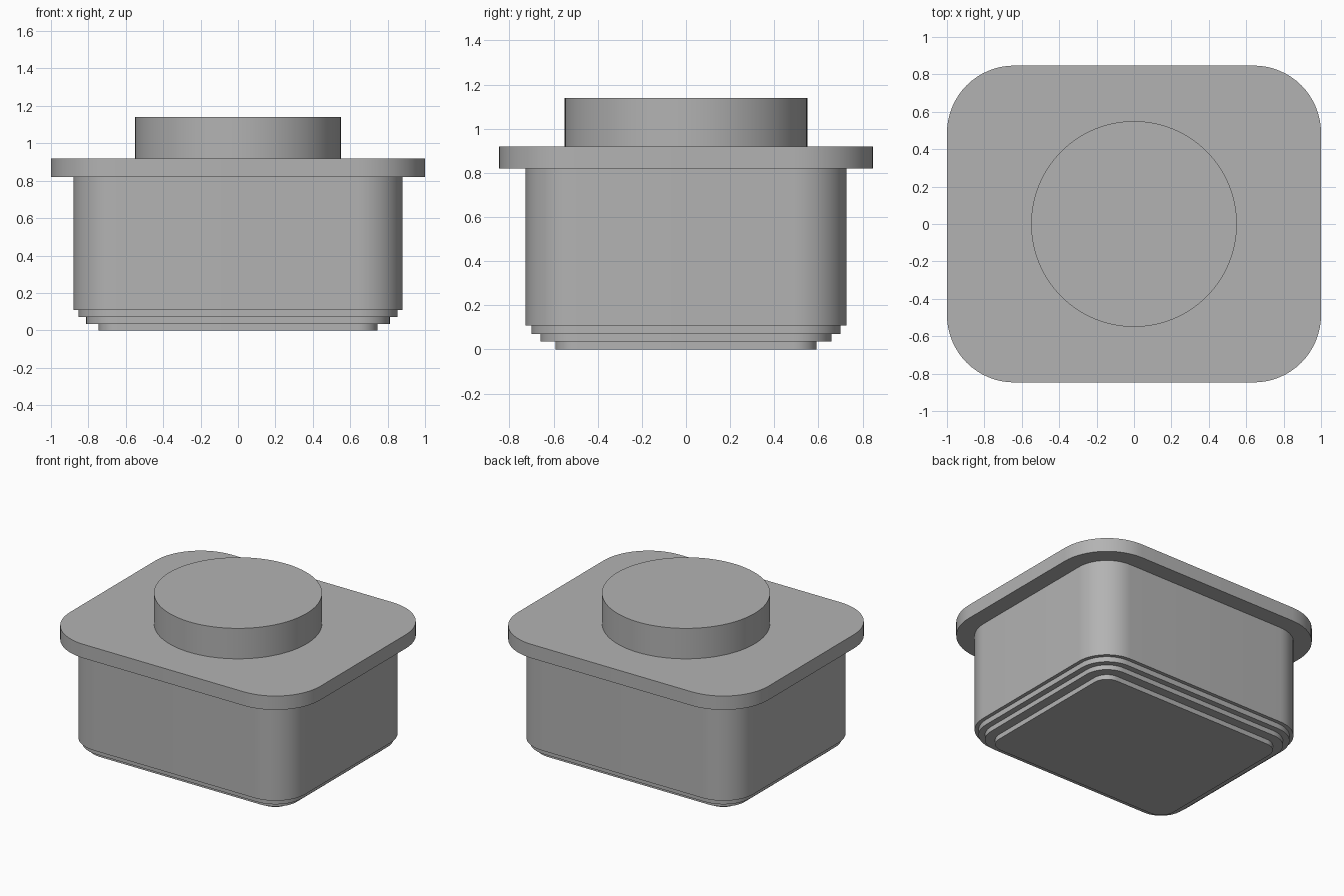
import bpy
import bmesh
from math import pi, cos, sin

default = bpy.data.objects.get("Cube")
if default:
    bpy.data.objects.remove(default, do_unlink=True)

GREY = (0.45, 0.45, 0.45, 1.0)
grey = bpy.data.materials.new("plain_grey")
grey.use_nodes = True
grey.diffuse_color = GREY
grey.node_tree.nodes["Principled BSDF"].inputs["Base Color"].default_value = GREY


def rounded_outline(hx, hy, r, steps=16):
    """Anticlockwise rounded rectangle from its half sizes and corner radius."""
    points = []
    for corner, (sx, sy) in enumerate([(1, 1), (-1, 1), (-1, -1), (1, -1)]):
        for i in range(steps + 1):
            a = (corner + i / steps) * pi / 2
            points.append((sx * (hx - r) + r * cos(a), sy * (hy - r) + r * sin(a)))
    return points


def circle_outline(r, count=96):
    return [(r * cos(2 * pi * i / count), r * sin(2 * pi * i / count)) for i in range(count)]


def slab(name, outline, z0, z1):
    """Extrude an outline, with smooth walls and crisp rims."""
    bm = bmesh.new()
    base = bm.faces.new([bm.verts.new((x, y, z0)) for x, y in outline])
    ext = bmesh.ops.extrude_face_region(bm, geom=[base], use_keep_orig=True)
    top = [g for g in ext["geom"] if isinstance(g, bmesh.types.BMVert)]
    bmesh.ops.translate(bm, verts=top, vec=(0, 0, z1 - z0))
    bmesh.ops.recalc_face_normals(bm, faces=bm.faces)
    for face in bm.faces:
        face.smooth = abs(face.normal.z) < 0.5
    for edge in bm.edges:
        edge.smooth = abs(edge.verts[0].co.z - edge.verts[1].co.z) > 0.001
    mesh = bpy.data.meshes.new(name)
    bm.to_mesh(mesh)
    bm.free()
    mesh.materials.append(grey)
    obj = bpy.data.objects.new(name, mesh)
    bpy.context.scene.collection.objects.link(obj)
    return obj


# Body and its stepped foot: each tier is the body outline set further in
tiers = [
    ("foot_lower_step", 0.135, 0.0, 0.035),
    ("foot_middle_step", 0.068, 0.035, 0.07),
    ("foot_upper_step", 0.026, 0.07, 0.108),
    ("body", 0.0, 0.108, 0.82),
]
for name, inset, z0, z1 in tiers:
    slab(name, rounded_outline(0.88 - inset, 0.727 - inset, 0.24 - inset), z0, z1)

# Overhanging flange
slab("flange", rounded_outline(1.0, 0.847, 0.36), 0.82, 0.92)

# Round boss on top
slab("round_boss", circle_outline(0.55), 0.92, 1.14)
